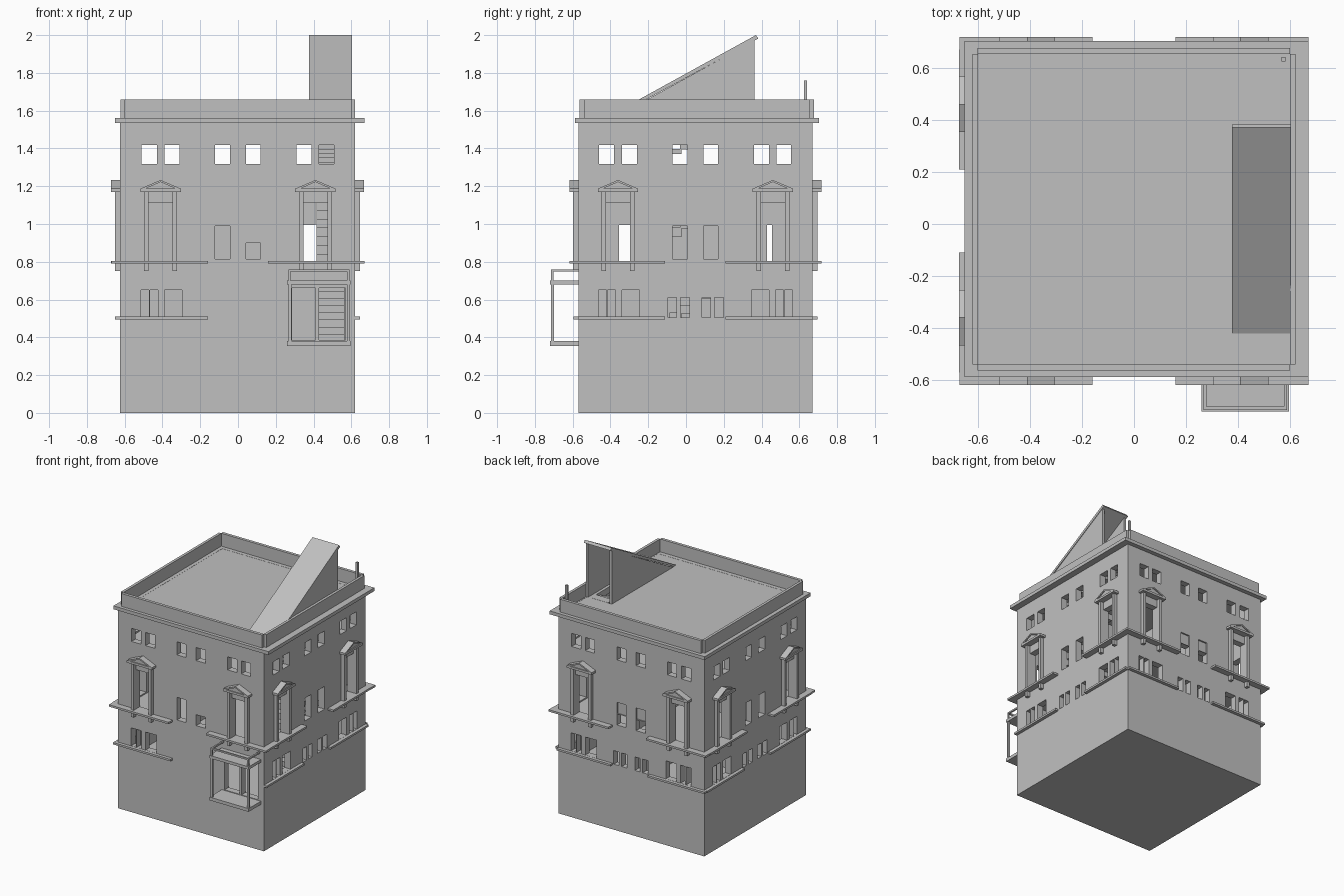
import bpy
import bmesh

cube = bpy.data.objects.get("Cube")
if cube:
    bpy.data.objects.remove(cube, do_unlink=True)

stone = bpy.data.materials.new("grey stone")
stone.use_nodes = True
GREY = (0.53, 0.53, 0.53, 1)
stone.diffuse_color = GREY
stone.node_tree.nodes["Principled BSDF"].inputs["Base Color"].default_value = GREY

# Outer planes of the body
X0, X1, Y0, Y1 = -0.625, 0.62, -0.57, 0.67
YC, WALL = 0.05, 0.05


def finish(name, bm):
    bmesh.ops.recalc_face_normals(bm, faces=bm.faces)
    mesh = bpy.data.meshes.new(name)
    bm.to_mesh(mesh)
    bm.free()
    mesh.materials.append(stone)
    ob = bpy.data.objects.new(name, mesh)
    bpy.context.scene.collection.objects.link(ob)
    return ob


def prism(bm, profile, place, a, b):
    """Extrude a 2D profile between a and b; place maps (p, q, depth) to a point."""
    lo = [bm.verts.new(place(p, q, a)) for p, q in profile]
    hi = [bm.verts.new(place(p, q, b)) for p, q in profile]
    bm.faces.new(lo)
    bm.faces.new(hi[::-1])
    for i in range(len(lo)):
        j = (i + 1) % len(lo)
        bm.faces.new((lo[i], hi[i], hi[j], lo[j]))


def add_box(bm, x0, x1, y0, y1, z0, z1):
    prism(bm, [(x0, y0), (x1, y0), (x1, y1), (x0, y1)], lambda x, y, z: (x, y, z), z0, z1)


def boxes(name, items):
    bm = bmesh.new()
    for item in items:
        add_box(bm, *item)
    return finish(name, bm)


def ring(x0, x1, y0, y1, t, z0, z1):
    return [(x0, x1, y0, y0 + t, z0, z1), (x0, x1, y1 - t, y1, z0, z1),
            (x0, x0 + t, y0 + t, y1 - t, z0, z1), (x1 - t, x1, y0 + t, y1 - t, z0, z1)]


def cut(target, cutter):
    cutter.hide_render = True
    mod = target.modifiers.new("cut", 'BOOLEAN')
    mod.operation, mod.solver, mod.object = 'DIFFERENCE', 'EXACT', cutter
    bpy.context.view_layer.update()
    with bpy.context.temp_override(object=target, active_object=target):
        bpy.ops.object.modifier_apply(modifier=mod.name)
    bpy.data.objects.remove(cutter, do_unlink=True)


# Facade frames: u runs along the wall, d points outward
SIDES = {
    "front": lambda u, z, d: (u, Y0 - d, z),
    "back": lambda u, z, d: (u, Y1 + d, z),
    "right": lambda u, z, d: (X1 + d, YC + u, z),
    "left": lambda u, z, d: (X0 - d, YC + u, z),
}


def panel(bm, place, u0, u1, z0, z1, d0, d1):
    prism(bm, [(u0, z0), (u1, z0), (u1, z1), (u0, z1)], place, d0, d1)


# Hollow body
body = boxes("body", [(X0, X1, Y0, Y1, 0, 1.56)])
cut(body, boxes("room_cutter", [(X0 + WALL, X1 - WALL, Y0 + WALL, Y1 - WALL, 0.38, 1.51)]))

# Window openings
ATTIC = [(-0.51, -0.43), (-0.39, -0.31), (-0.122, -0.043),
         (0.042, 0.12), (0.31, 0.39), (0.428, 0.507)]
holes = bmesh.new()
for side, place in SIDES.items():
    def hole(u0, u1, z0, z1, depth=0.08):
        panel(holes, place, u0, u1, z0, z1, -depth, 0.02)
    for u0, u1 in ATTIC:
        hole(u0, u1, 1.317, 1.418)
    for s in (-1, 1):
        hole(s * 0.41 - 0.063, s * 0.41 + 0.063, 0.805, 1.11)
        if side == "front" and s == 1:
            continue
        for a, b in ((0.513, 0.471), (0.466, 0.423), (0.39, 0.297)):
            hole(*sorted((s * a, s * b)), 0.511, 0.65)
    for i, (u0, u1) in enumerate(ATTIC[2:4]):
        if side == "back":
            hole(u0, u1, 0.815, 0.9)
            hole(u0, u1, 0.901, 0.99, 0.012)
        else:
            hole(u0, u1, 0.815, 0.9 if side == "front" and i else 0.99)
    if side != "front":
        for u in (-0.122, -0.055, 0.057, 0.125):
            hole(u - 0.023, u + 0.023, 0.505, 0.61)
# Loggia doors and stair opening in the roof
add_box(holes, 0.285, 0.41, Y0 - 0.02, Y0 + 0.08, 0.385, 0.66)
add_box(holes, 0.43, 0.57, Y0 - 0.02, Y0 + 0.08, 0.385, 0.66)
add_box(holes, 0.4, 0.56, -0.1, 0.36, 1.48, 1.6)
cut(body, finish("window_cutter", holes))

# Pedimented window surrounds and string courses
for side, place in SIDES.items():
    frame, sills = bmesh.new(), bmesh.new()
    for s in (-1, 1):
        c = s * 0.41
        for t in (-1, 1):
            u = c + t * 0.075
            panel(frame, place, u - 0.012, u + 0.012, 0.75, 1.17, -0.005, 0.027)
        panel(frame, place, c - 0.107, c + 0.107, 1.17, 1.187, -0.005, 0.048)
        prism(frame, [(c - 0.1, 1.187), (c + 0.1, 1.187), (c, 1.233)], place, -0.005, 0.04)
        # thin raking slopes of the pediment
        for t in (-1, 1):
            prism(frame, [(c + t * 0.107, 1.187), (c, 1.233), (c, 1.222), (c + t * 0.08, 1.187)],
                  place, 0.0, 0.048)
        end = 0.67 if side in ("front", "back") else 0.62
        panel(sills, place, *sorted((s * 0.16, s * end)), 0.79, 0.805, -0.005, 0.048)
        if not (side == "front" and s == 1):
            low_end = 0.62 if side == "right" or s == 1 else 0.645
            panel(sills, place, *sorted((s * 0.16, s * low_end)), 0.495, 0.51, -0.005, 0.025)
    finish(side + "_window_surrounds", frame)
    finish(side + "_string_courses", sills)

# Cornice and parapet
boxes("cornice", ring(-0.652, 0.671, -0.588, 0.704, 0.08, 1.535, 1.561))
boxes("parapet", [
    (-0.621, -0.6, -0.54, 0.654, 1.555, 1.66), (0.599, 0.62, -0.54, 0.654, 1.555, 1.66),
    (-0.602, 0.6, -0.563, -0.54, 1.555, 1.66), (-0.602, 0.6, 0.654, 0.677, 1.555, 1.66)])
boxes("roof_pole", [(0.567, 0.583, 0.625, 0.641, 1.555, 1.76)])


# Stair hood: sloping slab on two triangular walls, open at the back
def along_x(y, z, x):
    return (x, y, z)


bm = bmesh.new()
prism(bm, [(-0.42, 1.565), (0.37, 2.0), (0.383, 1.982), (-0.385, 1.565)], along_x, 0.377, 0.604)
for a in (0.38, 0.582):
    prism(bm, [(-0.385, 1.56), (0.362, 1.56), (0.362, 1.972)], along_x, a, a + 0.018)
finish("stair_hood", bm)

# Loggia on the front
parts = [(0.26, 0.595, -0.72, Y0, 0.355, 0.38), (0.26, 0.595, -0.72, Y0, 0.68, 0.702)]
for x in (0.267, 0.577):
    parts.append((x, x + 0.015, -0.714, -0.7, 0.38, 0.68))
    parts.append((x, x + 0.012, -0.714, -0.702, 0.702, 0.748))
    parts.append((x, x + 0.012, -0.714, Y0, 0.748, 0.76))
parts.append((0.267, 0.589, -0.714, -0.702, 0.748, 0.76))
boxes("loggia", parts)

# Inner floors with a stairwell
floors = []
for z in (0.76, 1.27):
    floors += [(X0 + 0.04, 0.41, Y0 + 0.04, Y1 - 0.04, z, z + 0.035),
               (0.41, X1 - 0.04, Y0 + 0.04, -0.25, z, z + 0.035),
               (0.41, X1 - 0.04, 0.35, Y1 - 0.04, z, z + 0.035)]
boxes("inner_floors", floors)

# Inner partitions with doorways
boxes("partitions", [
    (X0 + 0.04, 0.34, 0.03, 0.05, 0.38, 1.27), (0.34, 0.41, 0.03, 0.05, 0.995, 1.27),
    (0.34, 0.41, 0.03, 0.05, 0.38, 0.76),
    (-0.02, 0, Y0 + 0.04, -0.354, 0.38, 1.27), (-0.02, 0, -0.29, 0.43, 0.38, 1.27),
    (-0.02, 0, 0.455, Y1 - 0.04, 0.38, 1.27),
    (-0.02, 0, -0.354, -0.29, 0.995, 1.27), (-0.02, 0, 0.43, 0.455, 0.995, 1.27),
    (-0.02, 0, -0.354, -0.29, 0.38, 0.76), (-0.02, 0, 0.43, 0.455, 0.38, 0.76)])

# Stair flights rising to the back
steps = []
for z0, z1 in ((0.38, 0.795), (0.795, 1.305), (1.305, 1.56)):
    n = 11
    rise, run = (z1 - z0) / n, 0.6 / n
    for i in range(n):
        y, z = -0.25 + i * run, z0 + (i + 1) * rise
        steps.append((0.415, 0.565, y, y + run + 0.008, z - rise - 0.004, z))
boxes("stairs", steps)
